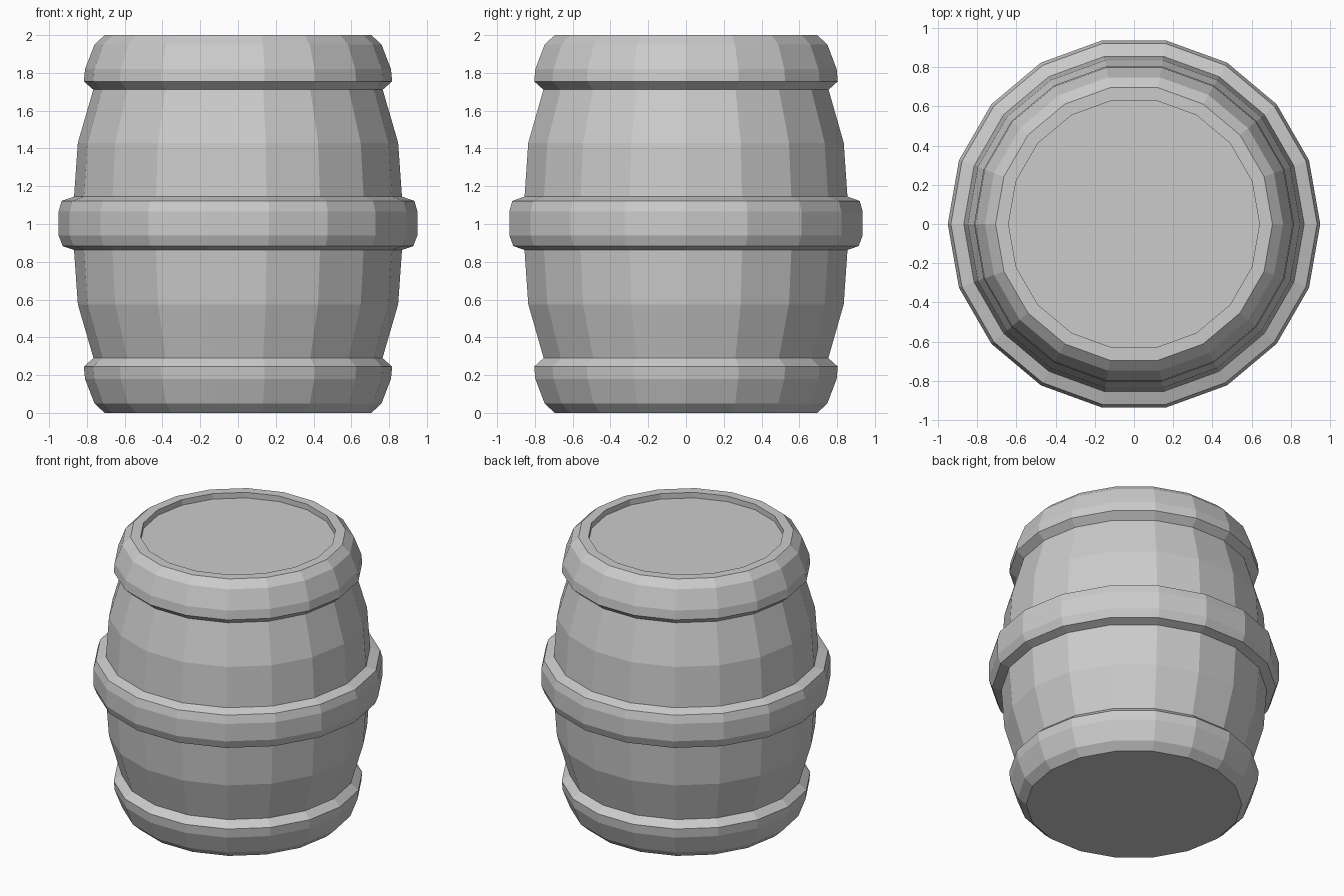
import bpy, bmesh
from math import cos, sin, tau

if "Cube" in bpy.data.objects:
    bpy.data.objects.remove(bpy.data.objects["Cube"])

SIDES = 18


def lathe(name, profile, closed=False):
    """Revolve (radius, z) points; cap both ends, or join them into a ring."""
    bm = bmesh.new()
    rings = [[bm.verts.new((r * cos(tau * i / SIDES), r * sin(tau * i / SIDES), z))
              for i in range(SIDES)] for r, z in profile]
    pairs = list(zip(rings, rings[1:]))
    if closed:
        pairs.append((rings[-1], rings[0]))
    else:
        bm.faces.new(rings[0][::-1])
        bm.faces.new(rings[-1])
    for a, b in pairs:
        for i in range(SIDES):
            j = (i + 1) % SIDES
            bm.faces.new((a[i], a[j], b[j], b[i]))
    bmesh.ops.recalc_face_normals(bm, faces=bm.faces[:])
    mesh = bpy.data.meshes.new(name)
    bm.to_mesh(mesh)
    bm.free()
    obj = bpy.data.objects.new(name, mesh)
    bpy.context.collection.objects.link(obj)
    return obj


# Bulging staves, topped by the recessed lid
lathe("staves_and_lid", [
    (0.66, 0.04), (0.765, 0.29), (0.848, 0.575), (0.868, 0.86),
    (0.868, 1.145), (0.848, 1.43), (0.765, 1.715), (0.66, 1.96)])

# Rounded end hoop outline, as (radius, distance from the barrel end)
end_hoop = [(0.706, 0.0), (0.76, 0.05), (0.81, 0.18), (0.816, 0.245), (0.765, 0.29)]

# Bottom hoop is closed underneath; top hoop is an open rim around the lid
lathe("bottom_hoop", end_hoop)
lathe("top_hoop", [(r, 2 - z) for r, z in end_hoop] + [(0.64, 1.71), (0.64, 2.0)], closed=True)

# Wide middle hoop
lathe("middle_hoop", [
    (0.80, 0.863), (0.868, 0.863), (0.928, 0.883), (0.95, 0.94),
    (0.95, 1.065), (0.934, 1.122), (0.868, 1.145), (0.80, 1.145)], closed=True)
